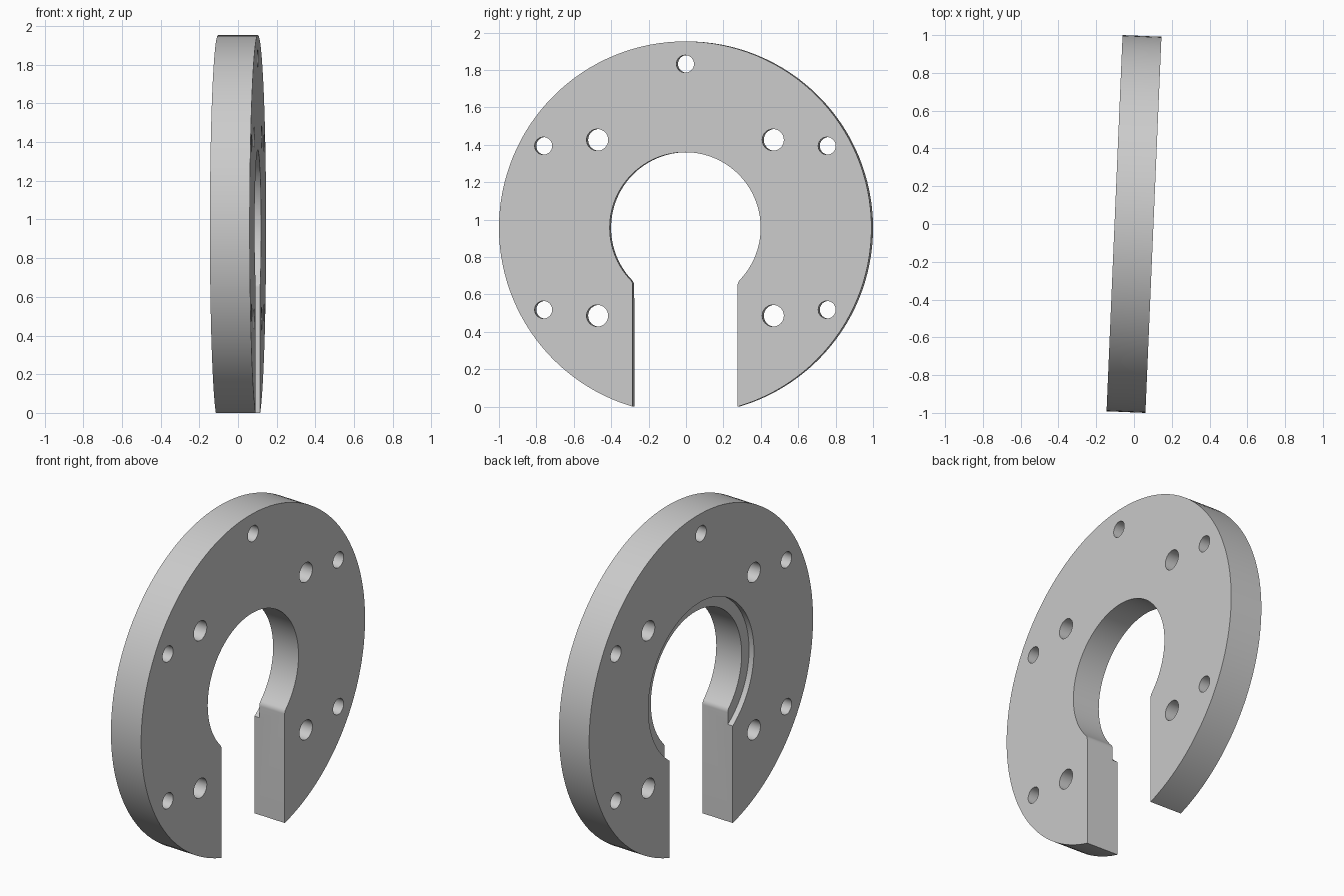
import bpy, bmesh
from math import sin, cos, pi, atan2, sqrt, radians

if "Cube" in bpy.data.objects:
    bpy.data.objects.remove(bpy.data.objects["Cube"])

OUTER, BORE, RECESS = 0.9966, 0.404, 0.47
HALF_T, DEPTH = 0.103, 0.033
SLOT, FILLET = 0.281, 0.04
CENTRE_Z = sqrt(OUTER**2 - SLOT**2)


def arc(cy, cz, r, start, end, n):
    """Points along an arc in the YZ plane."""
    steps = [start + (end - start) * i / n for i in range(n + 1)]
    return [(cy + r * cos(a), cz + r * sin(a)) for a in steps]


def circle(cy, cz, r, n):
    return arc(cy, cz, r, 0, 2 * pi, n)[:-1]


def prism(name, outlines, x0, x1):
    """Extrude closed YZ outlines from x0 to x1."""
    bm = bmesh.new()
    for pts in outlines:
        face = bm.faces.new([bm.verts.new((x0, y, z)) for y, z in pts])
        ext = bmesh.ops.extrude_face_region(bm, geom=[face], use_keep_orig=True)
        moved = [v for v in ext["geom"] if isinstance(v, bmesh.types.BMVert)]
        bmesh.ops.translate(bm, verts=moved, vec=(x1 - x0, 0, 0))
    bmesh.ops.recalc_face_normals(bm, faces=bm.faces)
    mesh = bpy.data.meshes.new(name)
    bm.to_mesh(mesh)
    bm.free()
    obj = bpy.data.objects.new(name, mesh)
    bpy.context.collection.objects.link(obj)
    return obj


# Flange disc
flange = prism("slotted_flange", [circle(0, 0, OUTER, 128)], -HALF_T, HALF_T)

# Keyhole opening: bore with rounded corners leading into the slot
fy = SLOT + FILLET
fz = -sqrt((BORE + FILLET)**2 - fy**2)
tangent = atan2(fz, fy)
right = arc(0, 0, BORE, pi / 2, tangent, 40)
right += arc(fy, fz, FILLET, tangent + pi, pi, 6)[1:]
right.append((SLOT, -1.2))
left = [(-y, z) for y, z in reversed(right[1:])]
keyhole = prism("keyhole_cutter", [right + left], -0.3, 0.3)

# Shallow recess around the bore on one face
recess = prism("recess_cutter", [circle(0, 0, RECESS, 96)], -0.3, DEPTH - HALF_T)

# Bolt holes: five on the rim circle, four in a square
rim = [(0.876 * cos(radians(a)), 0.876 * sin(radians(a))) for a in range(-30, 211, 60)]
square = [(sy * 0.47, sz * 0.47) for sy in (-1, 1) for sz in (-1, 1)]
holes = [circle(y, z, 0.047, 32) for y, z in rim]
holes += [circle(y, z, 0.058, 32) for y, z in square]
bolt_holes = prism("bolt_hole_cutter", holes, -0.3, 0.3)

bpy.ops.object.select_all(action='DESELECT')
bpy.context.view_layer.objects.active = flange
flange.select_set(True)
for cutter in (keyhole, recess, bolt_holes):
    cutter.hide_render = True
    mod = flange.modifiers.new(cutter.name, 'BOOLEAN')
    mod.operation = 'DIFFERENCE'
    mod.solver = 'EXACT'
    mod.object = cutter
    bpy.ops.object.modifier_apply(modifier=mod.name)
    bpy.data.objects.remove(cutter)

# Plain grey metal
grey = bpy.data.materials.new("grey metal")
grey.use_nodes = True
colour = (0.6, 0.6, 0.6, 1)
grey.diffuse_color = colour
grey.node_tree.nodes["Principled BSDF"].inputs["Base Color"].default_value = colour
flange.data.materials.clear()
flange.data.materials.append(grey)

bpy.ops.object.shade_smooth_by_angle(angle=radians(30))

# Stand on the ground with a slight turn
flange.location.z = CENTRE_Z
flange.rotation_euler.z = radians(-2.44)
